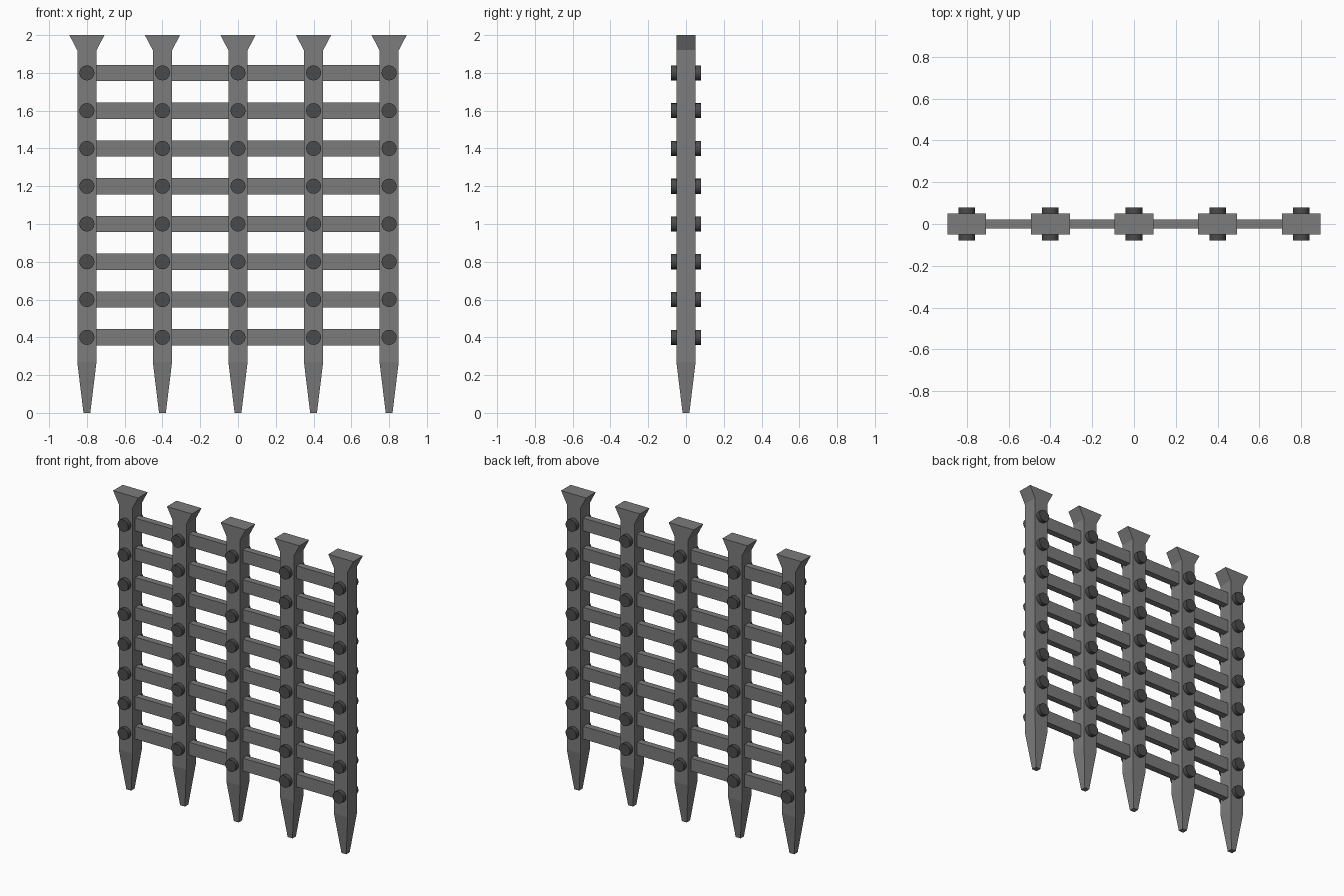
import bpy, bmesh, math
from mathutils import Matrix

if "Cube" in bpy.data.objects:
    bpy.data.objects.remove(bpy.data.objects["Cube"])

POSTS = [-0.8 + 0.4 * i for i in range(5)]
LEVELS = [0.4 + 0.2 * i for i in range(8)]


def material(name, v):
    m = bpy.data.materials.new(name)
    m.diffuse_color = (v, v, v, 1)
    m.use_nodes = True
    m.node_tree.nodes["Principled BSDF"].inputs["Base Color"].default_value = m.diffuse_color
    return m


iron = material("iron", 0.2)
dark_iron = material("dark_iron", 0.07)


def make(name, bm, mat):
    bmesh.ops.recalc_face_normals(bm, faces=bm.faces[:])
    me = bpy.data.meshes.new(name)
    bm.to_mesh(me)
    bm.free()
    me.materials.append(mat)
    ob = bpy.data.objects.new(name, me)
    bpy.context.collection.objects.link(ob)
    return ob


# Upright: stacked rectangular sections (z, half width, half depth)
SECTIONS = [(0, 0.018, 0.018), (0.27, 0.051, 0.051),
            (1.92, 0.051, 0.051), (2.0, 0.093, 0.051)]


def post(x):
    bm = bmesh.new()
    rings = [[bm.verts.new((x + sx * w, sy * d, z))
              for sx, sy in ((-1, -1), (1, -1), (1, 1), (-1, 1))]
             for z, w, d in SECTIONS]
    for a, b in zip(rings, rings[1:]):
        for i in range(4):
            j = (i + 1) % 4
            bm.faces.new((a[i], a[j], b[j], b[i]))
    bm.faces.new(rings[0][::-1])
    bm.faces.new(rings[-1])
    return make("post", bm, iron)


# Horizontal crossbar running through all posts
def crossbar(z):
    bm = bmesh.new()
    bmesh.ops.create_cube(bm, size=1, matrix=Matrix.Translation((0, 0, z))
                          @ Matrix.Diagonal((1.6, 0.044, 0.086, 1)))
    return make("crossbar", bm, iron)


# Round rivets through one post, one per crossbar
def rivets(x):
    bm = bmesh.new()
    for z in LEVELS:
        bmesh.ops.create_cone(
            bm, cap_ends=True, segments=16, radius1=0.04, radius2=0.04, depth=0.16,
            matrix=Matrix.Translation((x, 0, z)) @ Matrix.Rotation(math.pi / 2, 4, 'X'))
    ob = make("rivets", bm, dark_iron)
    bpy.ops.object.select_all(action='DESELECT')
    ob.select_set(True)
    bpy.context.view_layer.objects.active = ob
    bpy.ops.object.shade_smooth_by_angle(angle=math.radians(30))
    return ob


for x in POSTS:
    post(x)
    rivets(x)
for z in LEVELS:
    crossbar(z)
